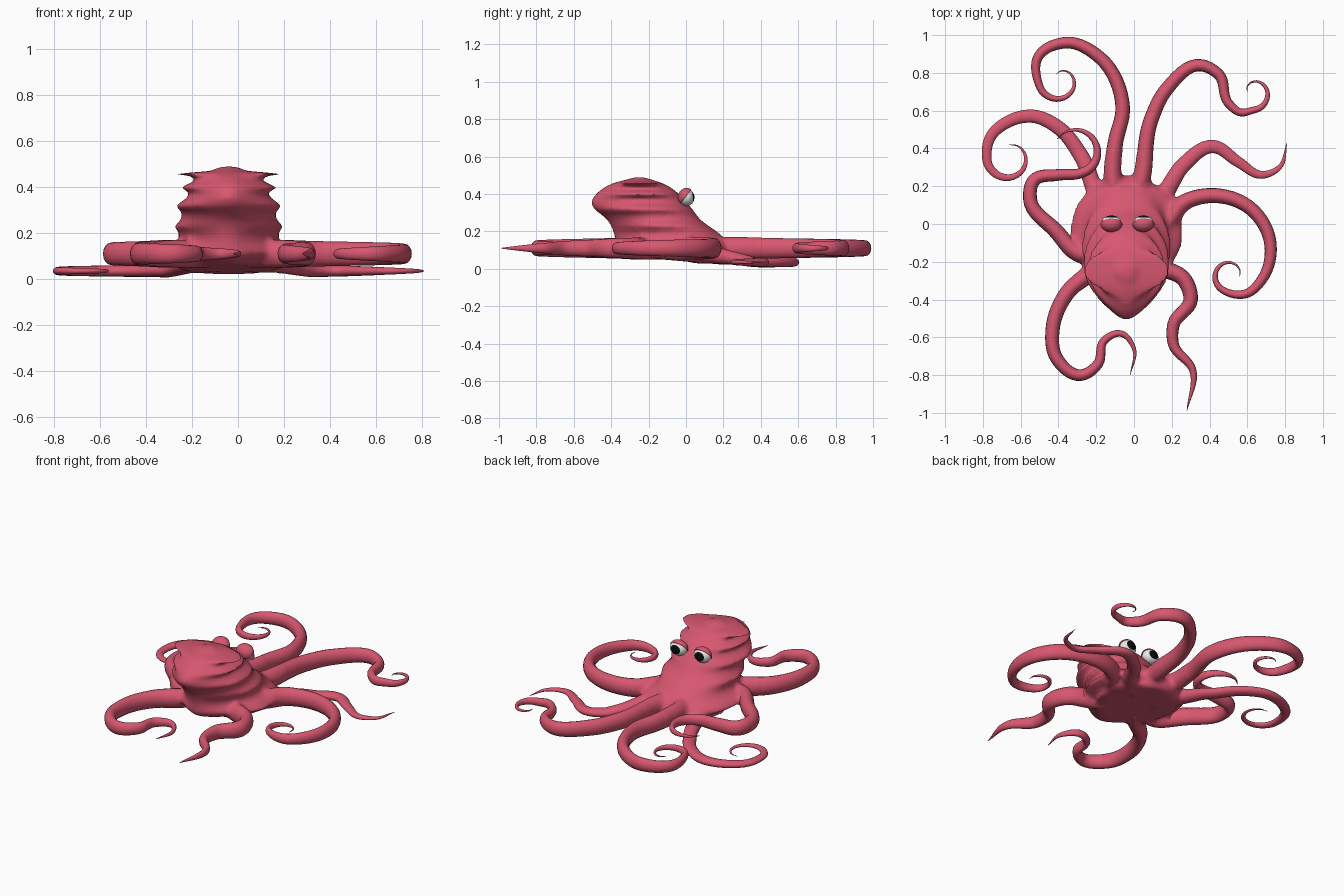
import bpy, bmesh, math
from mathutils import Vector, Matrix

if "Cube" in bpy.data.objects:
    bpy.data.objects.remove(bpy.data.objects["Cube"])


def material(name, rgb):
    m = bpy.data.materials.new(name)
    m.diffuse_color = (*rgb, 1)
    m.use_nodes = True
    m.node_tree.nodes["Principled BSDF"].inputs["Base Color"].default_value = m.diffuse_color
    return m


PINK = material("coral pink", (0.68, 0.095, 0.16))
WHITE = material("eye white", (0.85, 0.85, 0.85))
BLACK = material("pupil black", (0.003, 0.003, 0.003))
MID_X = -0.04          # centre line of the body


def finish(bm, name, mats):
    bmesh.ops.recalc_face_normals(bm, faces=bm.faces[:])
    me = bpy.data.meshes.new(name)
    bm.to_mesh(me)
    bm.free()
    for m in mats:
        me.materials.append(m)
    for p in me.polygons:
        p.use_smooth = True
    ob = bpy.data.objects.new(name, me)
    bpy.context.collection.objects.link(ob)
    return ob


def loft(bm, rings):
    """Skin a list of closed rings and cap both ends."""
    loops = [[bm.verts.new(p) for p in r] for r in rings]
    n = len(loops[0])
    for a, b in zip(loops, loops[1:]):
        for i in range(n):
            bm.faces.new((a[i], a[(i + 1) % n], b[(i + 1) % n], b[i]))
    bm.faces.new(loops[0][::-1])
    bm.faces.new(loops[-1])


def smooth_path(p, steps):
    """Smooth curve through unevenly spaced points."""
    seg = [b - a for a, b in zip(p, p[1:])]
    slope = [s / s.length_squared for s in seg]
    tan = [slope[0]] + [a + b for a, b in zip(slope, slope[1:])] + [slope[-1]]
    tan = [t.normalized() for t in tan]
    out = []
    for i, s in enumerate(seg):
        for k in range(steps):
            t = k / steps
            ease = t * t * (3 - 2 * t)
            out.append(p[i] + s * ease + s.length * (tan[i] * t * (1 - t) ** 2
                                                     - tan[i + 1] * t * t * (1 - t)))
    return out + [p[-1]]


def arm_path(flat, curl=None):
    """Plan path from x, y pairs in hundredths, ending in a spiral about a centre."""
    pts = [Vector((x, y, 0)) / 100 for x, y in zip(flat[::2], flat[1::2])]
    pts.insert(0, pts[0].lerp(Vector((MID_X, -0.04, 0)), 0.5))
    if curl:
        cx, cy, end_radius, sweep = curl
        centre = Vector((cx, cy, 0)) / 100
        spoke = pts[-1] - centre
        for k in range(1, 9):
            t = k / 8
            r = spoke.length * (1 - t) + end_radius / 100 * t
            pts.append(centre + Matrix.Rotation(math.radians(sweep * t), 3, 'Z') @ spoke.normalized() * r)
    return smooth_path(pts, 8)


def arm_tube(bm, c, low, part=1.0, fat=1.0):
    """Tapering oval tube along the path."""
    dist = [0]
    for a, b in zip(c, c[1:]):
        dist.append(dist[-1] + (b - a).length)
    rings = []
    for i, p in enumerate(c):
        t = dist[i] / dist[-1]
        if t > part:
            break
        d = (c[min(i + 1, len(c) - 1)] - c[max(i - 1, 0)]).normalized()
        side = Vector((d.y, -d.x, 0))
        w = (0.038 * (1 - t ** 2.8) + 0.02 * math.exp(-dist[i] / 0.16)) * fat + 0.001
        drop = min(1, dist[i] / 0.4)
        z = 0.095 - 0.06 * drop if low else 0.11
        h = w * (1.1 - 0.4 * drop) if low else min(w * 1.35, 0.06)
        turn = [math.tau * k / 16 for k in range(16)]
        rings.append([p + side * w * math.cos(u) + Vector((0, 0, z + h * math.sin(u))) for u in turn])
    loft(bm, rings)


# Body: height, back y, front y, half width
PROFILE = [Vector(r) for r in (
    (0.045, -0.30, 0.23, 0.18), (0.08, -0.37, 0.26, 0.23), (0.16, -0.38, 0.21, 0.225),
    (0.26, -0.42, 0.08, 0.207), (0.35, -0.51, 0.01, 0.185), (0.42, -0.46, -0.06, 0.16),
    (0.47, -0.35, -0.16, 0.085), (0.49, -0.28, -0.22, 0.02))]
body_bm = bmesh.new()
rings = []
for z, back, front, rx in smooth_path(PROFILE, 3):
    ring = []
    for k in range(40):
        u = math.tau * k / 40
        s = math.sin(u)
        s = s ** 0.8 if s > 0 else s
        x = MID_X + rx * math.cos(u) * (1 - 0.35 * min(0, s) ** 2)
        y = (back + front) / 2 + s * (front - back) / 2
        ring.append((x, y, z - max(0, 0.13 - z) * (y + 0.07)))
    rings.append(ring)
loft(body_bm, rings)


def arm(name, flat, curl=None, low=False):
    path = arm_path(flat, curl)
    bm = bmesh.new()
    arm_tube(bm, path, low)
    finish(bm, name, [PINK])
    # Root copy that melts into the body
    arm_tube(body_bm, path, low, part=0.2, fat=1.08)


# Arms
arm("front_left_arm", (-11, 21, -10, 42, -6, 62, -18, 88, -36, 96, -51, 88, -51, 76), (-39, 76, 4, 305))
arm("front_right_arm", (4, 24, 9, 55, 17, 71, 36, 84, 45, 79, 50, 64, 57, 59, 62, 60), (63, 70, 3, 275))
arm("low_right_arm", (16, 16, 26, 31, 42, 41, 55, 33, 68, 26, 77, 30, 81, 43), low=True)
arm("side_right_arm", (16, 0, 26, 11, 44, 15, 62, 8, 72, -9, 68, -29, 59, -37, 49, -36), (51, -27, 5, -268))
arm("back_right_arm", (11, -21, 27, -30, 30, -40, 21, -53, 21, -64, 31, -77, 28, -99))
arm("back_left_arm", (-21, -24, -35, -36, -43, -55, -41, -71, -28, -80, -19, -74, -16, -62, -7, -58,
                      0, -66, -2, -80))
arm("side_left_arm", (-26, -16, -42, -3, -55, 13, -53, 23, -40, 26, -28, 27), (-31, 38, 12, 220))
arm("low_left_arm", (-18, 13, -28, 36, -40, 51, -53, 57, -67, 54, -76, 46, -78, 38), (-66, 35, 7, 285), True)

body = finish(body_bm, "body", [PINK])
mod = body.modifiers.new("melt", 'REMESH')
mod.mode = 'VOXEL'
mod.voxel_size = 0.012
mod.use_smooth_shade = True
mod = body.modifiers.new("soften", 'SMOOTH')
mod.factor = 0.5
mod.iterations = 14

# Eyes: white ball with a painted pupil, under a coral lid
SIZE = Vector((0.054, 0.042, 0.046))
LOOK = Vector((0, 1, 0.05)).normalized()
LID_DIR = Vector((0, -0.75, 0.66)).normalized()


def dome(direction):
    """Unit sphere with its pole along a direction."""
    bm = bmesh.new()
    bmesh.ops.create_uvsphere(bm, u_segments=32, v_segments=24, radius=1)
    turn = Vector((0, 0, 1)).rotation_difference(direction).to_matrix()
    bmesh.ops.rotate(bm, verts=bm.verts[:], matrix=turn)
    return bm


for side, x in (("left", -0.12), ("right", 0.05)):
    place = Matrix.Translation((x, 0.003, 0.382))
    bm = dome(LOOK)
    for f in bm.faces:
        f.material_index = int(f.calc_center_median().normalized().dot(LOOK) > 0.82)
    bmesh.ops.transform(bm, matrix=place @ Matrix.Diagonal((*SIZE, 1)), verts=bm.verts[:])
    finish(bm, side + "_eye", [WHITE, BLACK])

    bm = dome(LID_DIR)
    gone = [f for f in bm.faces if f.calc_center_median().dot(LID_DIR) < 0.1]
    bmesh.ops.delete(bm, geom=gone, context='FACES')
    bmesh.ops.transform(bm, matrix=place @ Matrix.Diagonal((*(SIZE * 1.09), 1)), verts=bm.verts[:])
    lid = finish(bm, side + "_eyelid", [PINK])
    lid.modifiers.new("thickness", 'SOLIDIFY').thickness = 0.004
